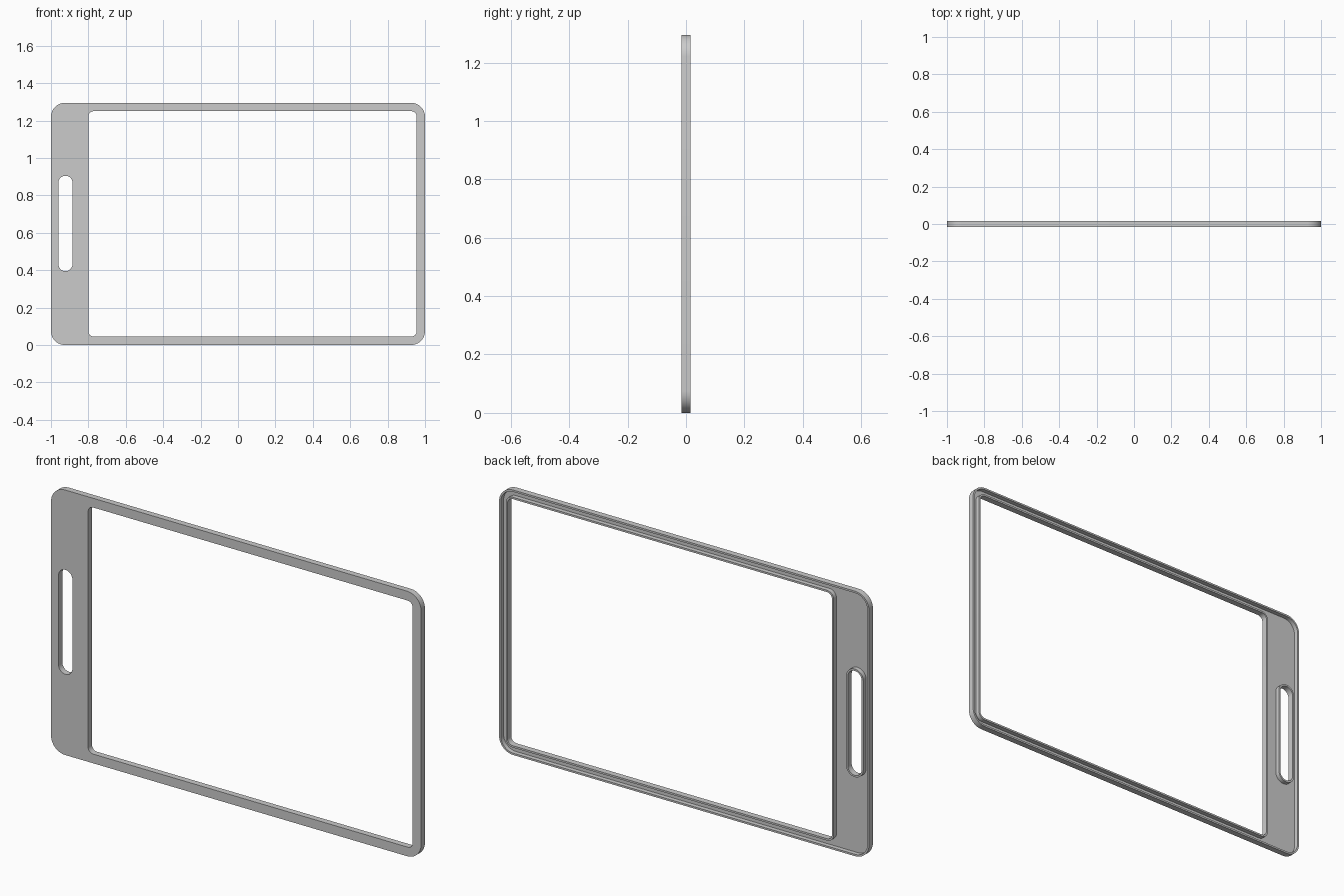
import bpy, bmesh
from math import sin, cos, pi

if "Cube" in bpy.data.objects:
    bpy.data.objects.remove(bpy.data.objects["Cube"])

FRONT, FLOOR, BACK = -0.015, -0.007, 0.015   # y of front face, channel floor, back rims
WALL = 0.009                                 # rim thickness
SEG = 10                                     # segments per rounded corner

bm = bmesh.new()


def rounded_loop(x0, x1, z0, z1, r, y):
    """Closed loop of vertices round a rounded rectangle."""
    verts = []
    centres = [(x1 - r, z1 - r), (x0 + r, z1 - r), (x0 + r, z0 + r), (x1 - r, z0 + r)]
    for q, (cx, cz) in enumerate(centres):
        for i in range(SEG + 1):
            a = (q + i / SEG) * pi / 2
            verts.append(bm.verts.new((cx + r * cos(a), y, cz + r * sin(a))))
    return verts


def bridge(a, b):
    n = len(a)
    for i in range(n):
        j = (i + 1) % n
        bm.faces.new((a[i], a[j], b[j], b[i]))


def fill(loops):
    """Flat face bounded by an outer loop and hole loops."""
    edges = []
    for loop in loops:
        for i, v in enumerate(loop):
            w = loop[(i + 1) % len(loop)]
            edges.append(bm.edges.get((v, w)) or bm.edges.new((v, w)))
    bmesh.ops.triangle_fill(bm, edges=edges, use_beauty=True, use_dissolve=False)


# outline, window and grip slot: x0, x1, z0, z1, radius, direction of the rim wall
shapes = [(-1.0, 1.0, 0.0, 1.295, 0.075, -1),
          (-0.80, 0.955, 0.045, 1.25, 0.028, 1),
          (-0.96, -0.885, 0.395, 0.905, 0.0372, 1)]

front_loops, floor_loops = [], []
for x0, x1, z0, z1, r, s in shapes:
    d = s * WALL
    offset = (x0 - d, x1 + d, z0 - d, z1 + d, r + d)
    front = rounded_loop(x0, x1, z0, z1, r, FRONT)
    rim = rounded_loop(x0, x1, z0, z1, r, BACK)
    rim_in = rounded_loop(*offset, BACK)
    floor = rounded_loop(*offset, FLOOR)
    bridge(front, rim)
    bridge(rim, rim_in)
    bridge(rim_in, floor)
    front_loops.append(front)
    floor_loops.append(floor)

# front face and the recessed floor behind it
fill(front_loops)
fill(floor_loops)
bmesh.ops.recalc_face_normals(bm, faces=bm.faces[:])

mesh = bpy.data.meshes.new("hollow_frame")
bm.to_mesh(mesh)
bm.free()
frame = bpy.data.objects.new("hollow_frame", mesh)
bpy.context.collection.objects.link(frame)
bpy.context.view_layer.objects.active = frame
frame.select_set(True)
bpy.ops.object.shade_smooth_by_angle()
